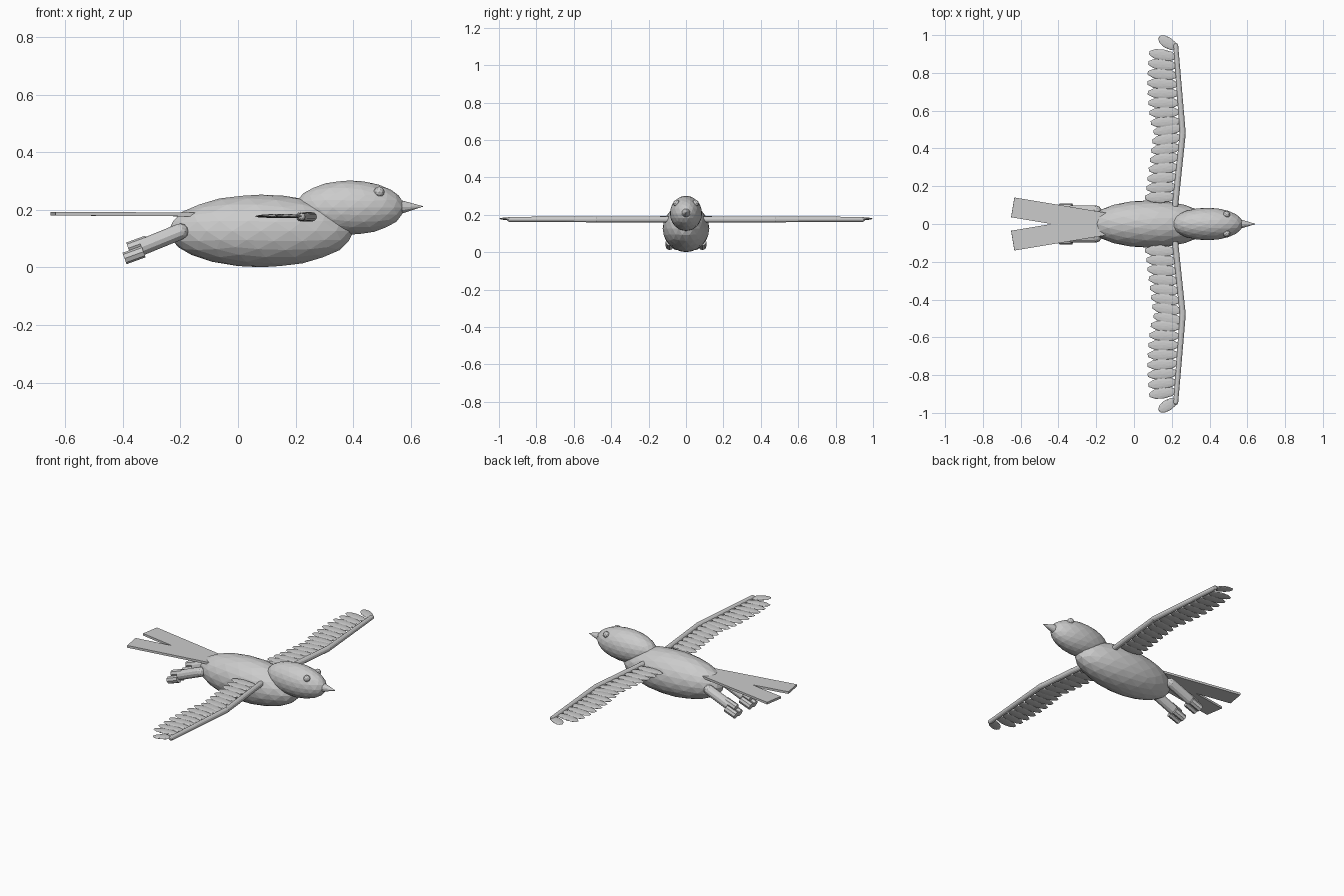
import bpy
from mathutils import Vector

if "Cube" in bpy.data.objects:
    bpy.data.objects.remove(bpy.data.objects["Cube"])


def ellipsoid(name, loc, radii, subdiv=3, angle=0.0):
    bpy.ops.mesh.primitive_ico_sphere_add(subdivisions=subdiv, radius=1, location=loc,
                                          rotation=(0, 0, angle))
    ob = bpy.context.object
    ob.name = name
    ob.scale = radii
    return ob


def rod(name, a, b, r1, r2, sides=12):
    a, b = Vector(a), Vector(b)
    d = b - a
    bpy.ops.mesh.primitive_cone_add(vertices=sides, radius1=r1, radius2=r2,
                                    depth=d.length, location=(a + b) / 2)
    ob = bpy.context.object
    ob.name = name
    ob.rotation_euler = d.to_track_quat('Z', 'Y').to_euler()
    return ob


def feather(name, root, tip, width, thick):
    root, tip = Vector(root), Vector(tip)
    d = tip - root
    q = d.to_track_quat('X', 'Z')
    ob = ellipsoid(name, (root + tip) / 2, (d.length / 2, width / 2, thick / 2), 2)
    ob.rotation_euler = q.to_euler()
    return ob


# body, head and beak
ellipsoid("body", (0.08, 0, 0.127), (0.322, 0.125, 0.126))
ellipsoid("head", (0.388, 0, 0.208), (0.19, 0.086, 0.094))
rod("beak", (0.562, 0, 0.21), (0.645, 0, 0.212), 0.025, 0.0)

for side, label in ((1, "left"), (-1, "right")):
    # eye
    ellipsoid(f"eye_{label}", (0.49, side * 0.05, 0.262), (0.019, 0.019, 0.019), 2)

    # wing arm: two slim segments with rounded joints
    shoulder = (0.214, side * 0.06, 0.176)
    elbow = (0.258, side * 0.48, 0.176)
    wrist = (0.221, side * 0.945, 0.176)
    rod(f"upper_arm_{label}", shoulder, elbow, 0.016, 0.016)
    rod(f"forearm_{label}", elbow, wrist, 0.016, 0.013)
    ellipsoid(f"elbow_{label}", elbow, (0.016, 0.016, 0.016), 2)
    ellipsoid(f"wrist_{label}", wrist, (0.013, 0.013, 0.013), 2)

    # inner feathers
    for i in range(8):
        t = i / 7
        y = 0.14 + 0.37 * t
        feather(f"inner_feather_{label}_{i}", (0.225 + 0.035 * t, side * (y + 0.005), 0.178),
                (0.055 + 0.045 * t, side * (y - 0.025 * t), 0.178), 0.062, 0.013)

    # outer feathers, fanning towards the wing tip
    for i in range(9):
        t = i / 8
        y = 0.545 + 0.385 * t
        tip_x = 0.085 - 0.07 * t * (1 - t) + (0.045 if i == 8 else 0)
        tip_y = y - 0.01 + 0.04 * t + (0.03 if i == 8 else 0)
        feather(f"outer_feather_{label}_{i}", (0.25 - 0.025 * t, side * y, 0.178),
                (tip_x, side * tip_y, 0.18), 0.06, 0.013)

    # tail feather: flat board, crossing its twin at the root
    a, b = Vector((-0.15, side * 0.006, 0.184)), Vector((-0.642, side * 0.088, 0.187))
    d = b - a
    bpy.ops.mesh.primitive_cube_add(size=1, location=(a + b) / 2)
    tail = bpy.context.object
    tail.name = f"tail_feather_{label}"
    tail.scale = (d.length, 0.106, 0.013)
    tail.rotation_euler = d.to_track_quat('X', 'Z').to_euler()

    # leg trailing backwards, with short stubby toes
    y = side * 0.07
    rod(f"leg_{label}", (-0.2, y, 0.125), (-0.335, y, 0.07), 0.028, 0.028)
    ellipsoid(f"hip_{label}", (-0.2, y, 0.125), (0.028, 0.028, 0.028), 2)
    for k, (dy, up) in enumerate(((0, 0.02), (-0.018, -0.018), (0.018, -0.018))):
        off = Vector((0.34 * up, dy, 0.94 * up))
        rod(f"toe_{label}_{k}", Vector((-0.322, y, 0.072)) + off,
            Vector((-0.388, y, 0.048)) + off, 0.021, 0.021, 8)
